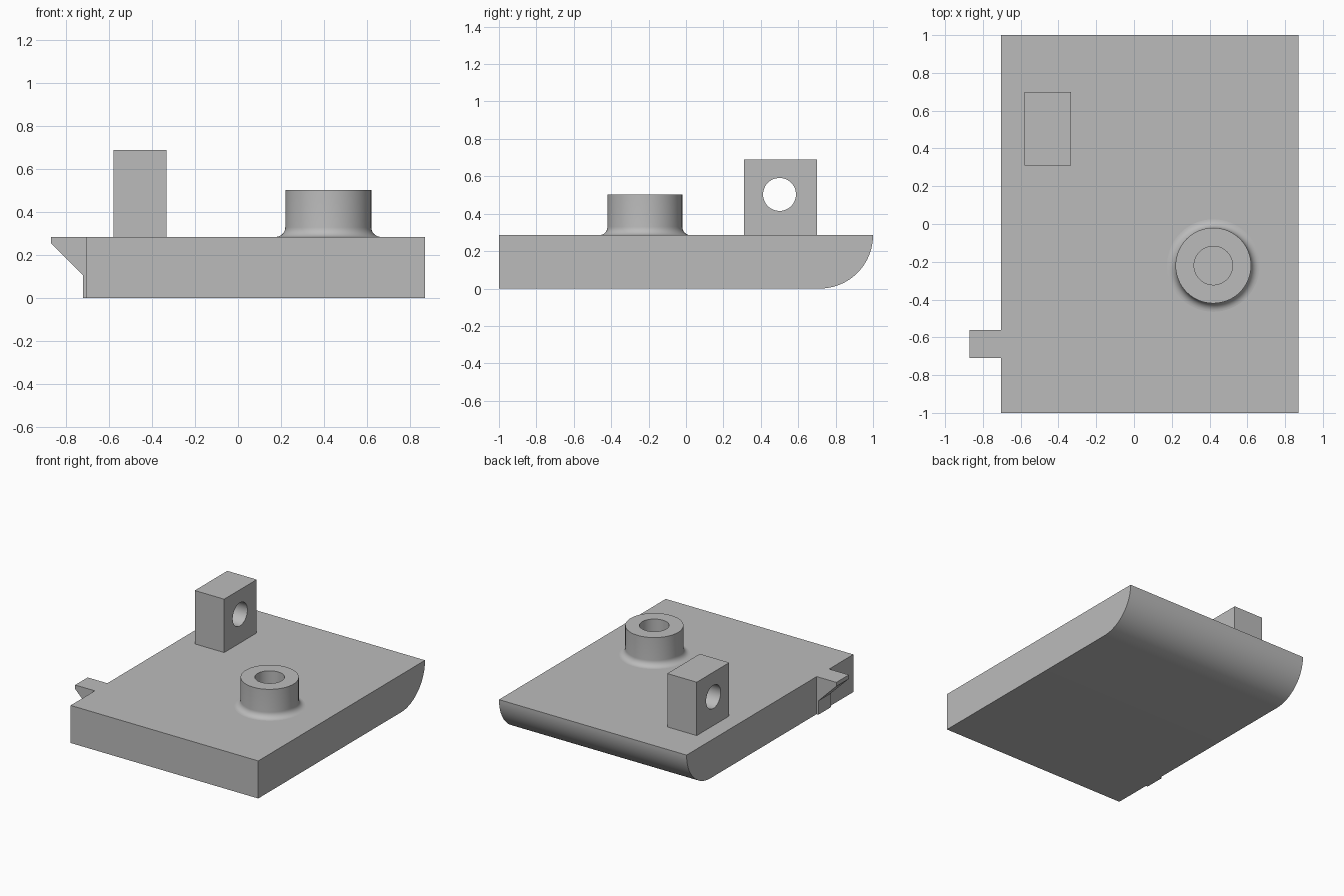
import bpy, bmesh, math
from mathutils import Vector

cube = bpy.data.objects.get("Cube")
if cube:
    bpy.data.objects.remove(cube, do_unlink=True)

TOP = 0.285  # height of the slab's upper face

grey = bpy.data.materials.new("plain grey")
grey.use_nodes = True
colour = (0.5, 0.5, 0.5, 1)
grey.diffuse_color = colour
grey.node_tree.nodes["Principled BSDF"].inputs["Base Color"].default_value = colour


def finish(name, bm):
    bmesh.ops.recalc_face_normals(bm, faces=bm.faces)
    mesh = bpy.data.meshes.new(name)
    bm.to_mesh(mesh)
    bm.free()
    mesh.materials.append(grey)
    obj = bpy.data.objects.new(name, mesh)
    bpy.context.collection.objects.link(obj)
    bpy.ops.object.select_all(action='DESELECT')
    obj.select_set(True)
    bpy.context.view_layer.objects.active = obj
    bpy.ops.object.shade_smooth_by_angle(angle=math.radians(30))
    return obj


def prism(name, points, offset):
    """Closed profile pushed along an offset."""
    bm = bmesh.new()
    face = bm.faces.new([bm.verts.new(p) for p in points])
    result = bmesh.ops.extrude_face_region(bm, geom=[face], use_keep_orig=True)
    verts = [g for g in result["geom"] if isinstance(g, bmesh.types.BMVert)]
    bmesh.ops.translate(bm, verts=verts, vec=Vector(offset))
    return finish(name, bm)


def arc(cy, cz, r, start, end, steps):
    angles = [math.radians(start + (end - start) * i / steps) for i in range(steps + 1)]
    return [(cy + r * math.cos(a), cz + r * math.sin(a)) for a in angles]


# Slab with its lower back edge rounded
left, right = 0.87, -0.705
side = [(1, TOP), (-1, TOP), (-1, 0)] + arc(1 - TOP, TOP, TOP, -90, 0, 24)[:-1]
prism("base_slab", [(right, y, z) for y, z in side], (left - right, 0, 0))

# Side catch with a sloping underside
catch = [(right, 0), (-0.72, 0), (-0.72, 0.105), (-0.87, 0.255), (-0.87, TOP), (right, TOP)]
prism("side_catch", [(x, -0.71, z) for x, z in catch], (0, 0.15, 0))

# Upright lug with a cross hole
lug = prism("upright_lug",
            [(-0.58, y, z) for y, z in [(0.31, TOP), (0.7, TOP), (0.7, 0.69), (0.31, 0.69)]],
            (0.247, 0, 0))
cutter = prism("lug_hole_cutter",
               [(-0.7, y, z) for y, z in arc(0.5, 0.503, 0.088, 0, 360, 48)[:-1]],
               (0.5, 0, 0))
cutter.hide_render = True
cutter.hide_set(True)
cut = lug.modifiers.new("cross hole", 'BOOLEAN')
cut.operation = 'DIFFERENCE'
cut.solver = 'EXACT'
cut.object = cutter
bpy.context.view_layer.objects.active = lug
lug.select_set(True)
bpy.ops.object.modifier_apply(modifier=cut.name)
bpy.data.objects.remove(cutter, do_unlink=True)
bpy.ops.object.shade_smooth_by_angle(angle=math.radians(30))

# Round boss with a blind bore and a filleted foot
fillet = 0.045
profile = arc(0.2 + fillet, TOP + fillet, fillet, 270, 180, 8) + [(0.2, 0.503), (0.102, 0.503), (0.102, TOP)]
bm = bmesh.new()
verts = [bm.verts.new((0.42 + r, -0.22, z)) for r, z in profile]
edges = [bm.edges.new(pair) for pair in zip(verts, verts[1:])]
bmesh.ops.spin(bm, geom=verts + edges, cent=(0.42, -0.22, 0), axis=(0, 0, 1),
               angle=math.tau, steps=64, use_duplicate=False)
bmesh.ops.remove_doubles(bm, verts=bm.verts, dist=0.0001)
finish("round_boss", bm)
